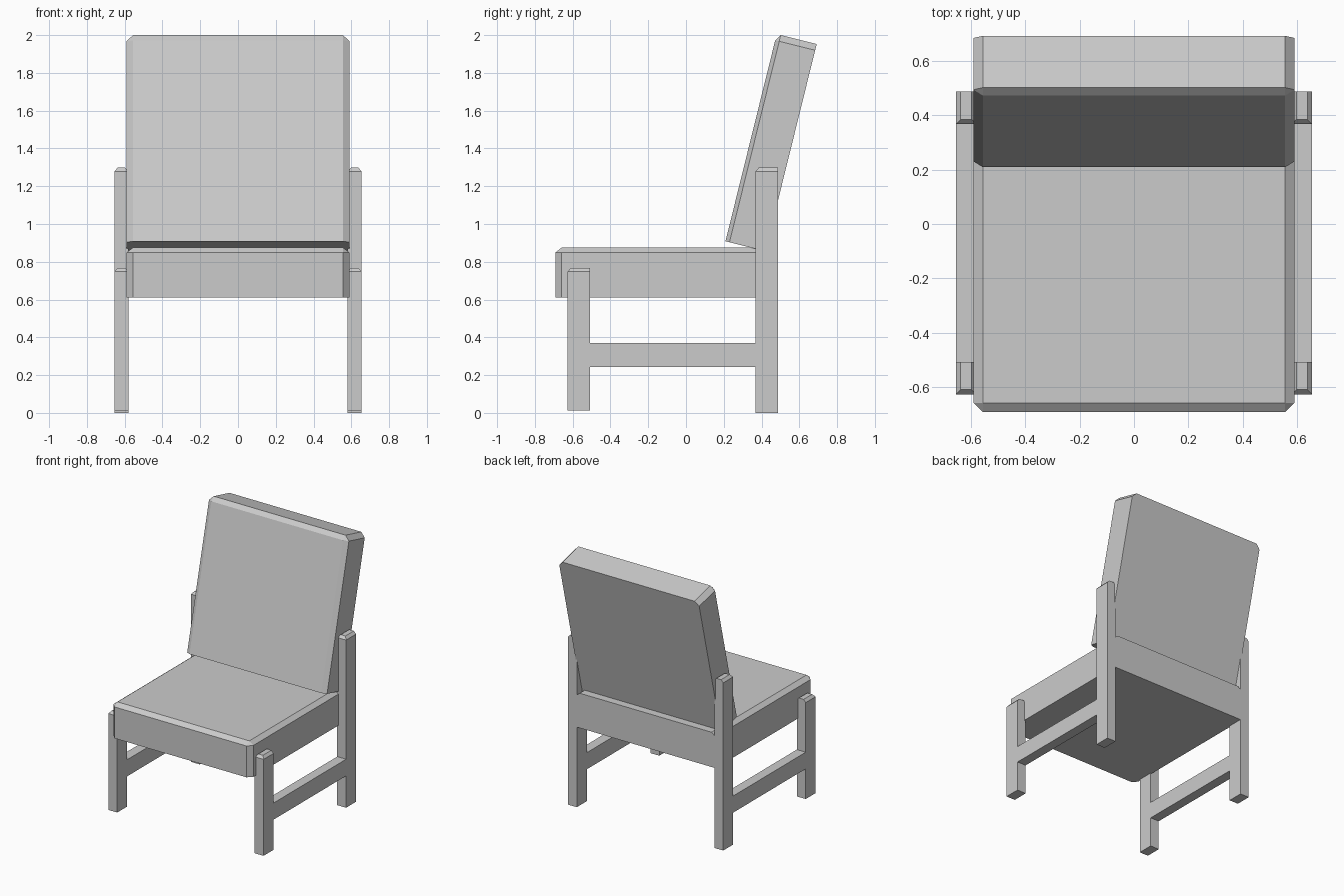
import bpy
import math
from mathutils import Matrix, Vector

if "Cube" in bpy.data.objects:
    bpy.data.objects.remove(bpy.data.objects["Cube"])


def make(name, verts, faces):
    me = bpy.data.meshes.new(name)
    me.from_pydata(verts, [], faces)
    ob = bpy.data.objects.new(name, me)
    bpy.context.collection.objects.link(ob)
    return ob


# Cushion: local y runs to the chamfered end, local z to the chamfered face
def cushion(name, half, length, thick, drop, matrix, c=0.034):
    outline = [(-half, 0), (half, 0), (half, length - c), (half - c, length),
               (c - half, length), (-half, length - c)]
    i = half - c
    top = [(-i, 0), (i, 0), (i, length - c), (-i, length - c)]
    verts = [(x, y, 0) for x, y in outline]
    verts += [(x, y, thick - drop) for x, y in outline]
    verts += [(x, y, thick) for x, y in top]
    faces = [(5, 4, 3, 2, 1, 0), (12, 13, 14, 15)]
    faces += [(k, k + 1, k + 7, k + 6) for k in range(1, 5)]
    faces += [(5, 0, 6, 11), (0, 1, 7, 13, 12, 6), (7, 8, 14, 13),
              (8, 9, 14), (9, 10, 15, 14), (10, 11, 15), (11, 6, 12, 15)]
    ob = make(name, verts, faces)
    ob.data.transform(matrix)
    return ob


# Post with its top chamfered on both sides and the front
def post(name, x0, x1, y0, y1, z0, z1, c=0.0):
    d = c * 1.1
    rings = [(x0, x1, y0, z0), (x0, x1, y0, z1 - d)]
    ends = [(0, 1, 2, 3)[::-1]]
    if c:
        rings.append((x0 + c, x1 - c, y0 + c, z1))
    verts = []
    for a, b, f, z in rings:
        verts += [(a, f, z), (b, f, z), (b, y1, z), (a, y1, z)]
    n = len(rings)
    ends.append(tuple(range(4 * n - 4, 4 * n)))
    sides = [(4 * r + k, 4 * r + (k + 1) % 4, 4 * r + 4 + (k + 1) % 4, 4 * r + 4 + k)
             for r in range(n - 1) for k in range(4)]
    return make(name, verts, ends + sides)


# Seat
cushion("seat", 0.59, 1.178, 0.265, 0.026,
        Matrix.Translation((0, 0.486, 0.61)) @ Matrix.Rotation(math.pi, 4, 'Z'))

# Reclined backrest, positioned from its rear top edge
tilt = math.radians(13.9)
up = Vector((0, math.sin(tilt), math.cos(tilt)))
front = Vector((0, -math.cos(tilt), math.sin(tilt)))
length = 1.13
origin = Vector((0, 0.692, 1.953)) - up * length
frame = Matrix(((1, 0, 0, 0),
                (0, up.y, front.y, origin.y),
                (0, up.z, front.z, origin.z),
                (0, 0, 0, 1)))
cushion("backrest", 0.59, length, 0.218, 0.022, frame)

# Legs and side stretchers
for side, s in (("left", -1), ("right", 1)):
    x0, x1 = sorted((0.58 * s, 0.655 * s))
    post(f"front_leg_{side}", x0, x1, -0.627, -0.507, 0.013, 0.768, 0.018)
    post(f"back_leg_{side}", x0, x1, 0.367, 0.487, 0.0, 1.298, 0.018)
    post(f"side_stretcher_{side}", x0, x1, -0.507, 0.367, 0.243, 0.37)
